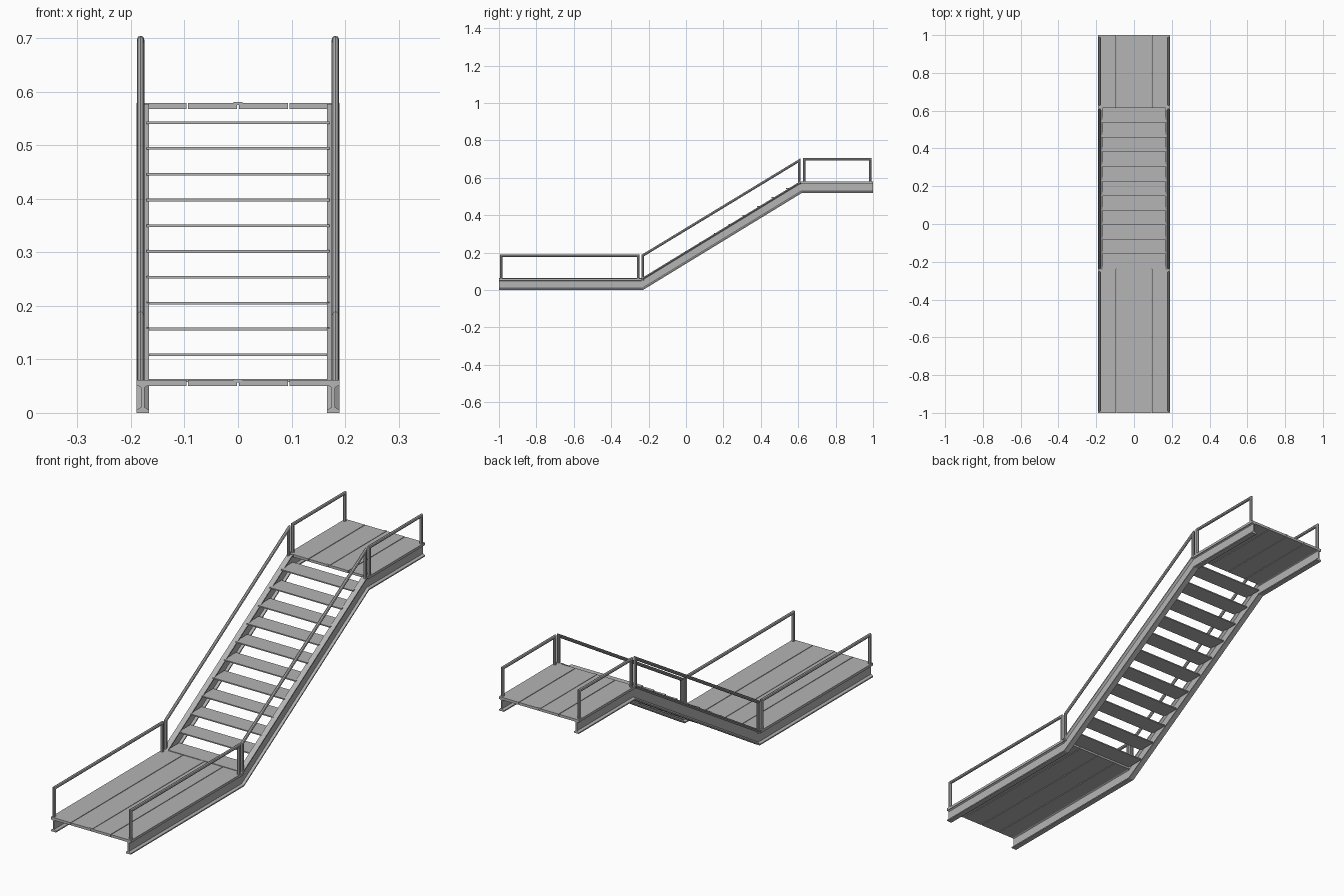
import bpy, bmesh, math
from mathutils import Vector

if "Cube" in bpy.data.objects:
    bpy.data.objects.remove(bpy.data.objects["Cube"])

steel = bpy.data.materials.new("dark_steel")
steel.diffuse_color = (0.46, 0.46, 0.46, 1)
steel.use_nodes = True
steel.node_tree.nodes["Principled BSDF"].inputs["Base Color"].default_value = steel.diffuse_color


def finish(name, bm, mirror=False):
    bmesh.ops.recalc_face_normals(bm, faces=bm.faces)
    me = bpy.data.meshes.new(name)
    bm.to_mesh(me)
    bm.free()
    me.materials.append(steel)
    ob = bpy.data.objects.new(name, me)
    bpy.context.collection.objects.link(ob)
    if mirror:
        ob.modifiers.new("Mirror", 'MIRROR')
    return ob


def box(bm, x0, x1, y0, y1, z0, z1):
    vs = bmesh.ops.create_cube(bm, size=1)['verts']
    for v in vs:
        v.co = ((x0 + x1) / 2 + v.co.x * (x1 - x0),
                (y0 + y1) / 2 + v.co.y * (y1 - y0),
                (z0 + z1) / 2 + v.co.z * (z1 - z0))


def sweep(name, profile, path):
    """Sweep an (x, normal) profile along a (y, z) path with mitred corners, mirrored in x."""
    bm = bmesh.new()
    pts = [Vector(p) for p in path]
    normals = []
    for a, b in zip(pts, pts[1:]):
        d = (b - a).normalized()
        normals.append(Vector((-d.y, d.x)))
    rings = []
    for i, p in enumerate(pts):
        n1, n2 = normals[max(i - 1, 0)], normals[min(i, len(normals) - 1)]
        m = (n1 + n2) / (1 + n1.dot(n2))
        rings.append([bm.verts.new((x, p.x + m.x * n, p.y + m.y * n)) for x, n in profile])
    k = len(profile)
    for r, s in zip(rings, rings[1:]):
        for j in range(k):
            bm.faces.new((r[j], r[(j + 1) % k], s[(j + 1) % k], s[j]))
    bm.faces.new(rings[0])
    bm.faces.new(rings[-1])
    return finish(name, bm, mirror=True)


# I-beam stringers following landing, flight and upper landing
H, C, W, T = 0.058, 0.178, 0.012, 0.003
half = [(W, 0), (W, 0.005), (T, 0.011), (T, H - 0.011), (W, H - 0.005), (W, H)]
beam = [(C + x, n) for x, n in half] + [(C - x, n) for x, n in reversed(half)]
sweep("side_stringers", beam, [(-1, 0), (-0.23, 0), (0.62, 0.519), (1, 0.519)])


# Landings: four planks and a raised centre strip
def landing(name, y0, y1, top):
    bm = bmesh.new()
    w = 0.38 / 4
    for i in range(4):
        x = -0.19 + i * w
        box(bm, x + (0.0015 if i else 0), x + w - (0.0015 if i < 3 else 0), y0, y1, top - 0.011, top)
    box(bm, -0.008, 0.008, y0, y1, top - 0.004, top + 0.002)
    finish(name, bm)


landing("lower_landing", -1, -0.238, 0.061)
landing("upper_landing", 0.615, 1, 0.579)

# Treads
bm = bmesh.new()
for i in range(11):
    y, z = -0.237 + i * 0.0772, 0.063 + i * 0.0482
    box(bm, -0.171, 0.171, y, y + 0.081, z - 0.005, z)
finish("stair_treads", bm)

# Handrails: octagonal tube frames on each side
R = 0.0068
tube = [(0.182 + R * math.cos(a), R * math.sin(a))
        for a in (math.pi / 4 * i for i in range(8))]
for name, y0, y1, b0, t0, b1, t1 in (
        ("lower_handrails", -0.988, -0.256, 0.055, 0.183, 0.055, 0.183),
        ("flight_handrails", -0.232, 0.605, 0.052, 0.184, 0.568, 0.692),
        ("upper_handrails", 0.632, 0.985, 0.573, 0.698, 0.573, 0.698)):
    sweep(name, tube, [(y0, b0), (y0, t0), (y1, t1), (y1, b1)])
